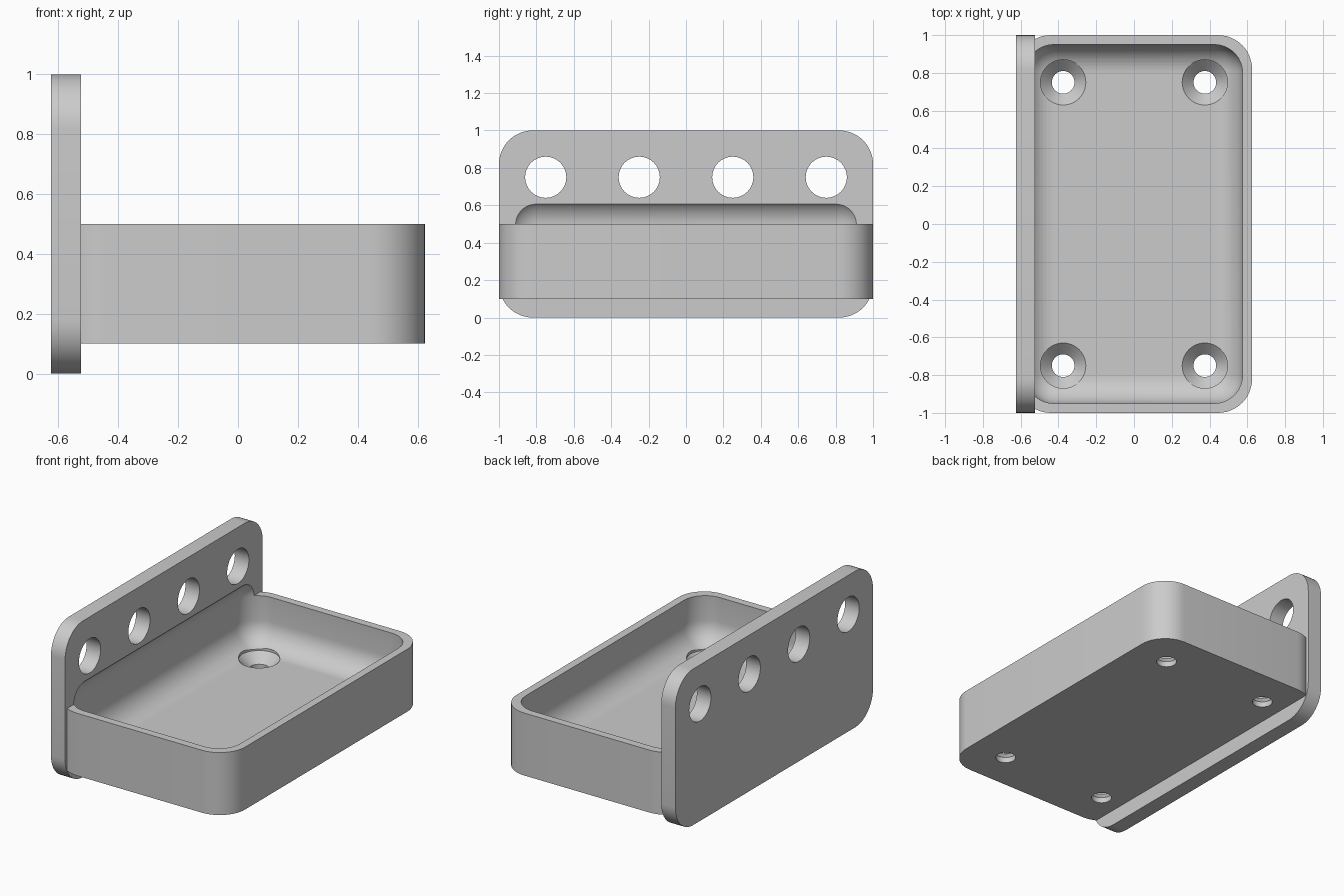
import bpy, bmesh, math
from mathutils import Matrix, Vector

if "Cube" in bpy.data.objects:
    bpy.data.objects.remove(bpy.data.objects["Cube"], do_unlink=True)

grey = bpy.data.materials.new("plain grey")
grey.use_nodes = True
colour = (0.6, 0.6, 0.6, 1)
grey.diffuse_color = colour
grey.node_tree.nodes["Principled BSDF"].inputs["Base Color"].default_value = colour


def make_object(name, bm):
    bmesh.ops.recalc_face_normals(bm, faces=bm.faces)
    mesh = bpy.data.meshes.new(name)
    bm.to_mesh(mesh)
    bm.free()
    mesh.materials.append(grey)
    obj = bpy.data.objects.new(name, mesh)
    bpy.context.collection.objects.link(obj)
    return obj


def rounded_box(name, low, high, radius, axis=None):
    """Box with edges along one axis rounded, or every edge if axis is None."""
    low, high = Vector(low), Vector(high)
    bm = bmesh.new()
    bmesh.ops.create_cube(bm, size=1)
    bmesh.ops.scale(bm, vec=high - low, verts=bm.verts)
    bmesh.ops.translate(bm, vec=(low + high) / 2, verts=bm.verts)
    edges = [e for e in bm.edges if axis is None
             or abs((e.verts[0].co - e.verts[1].co).normalized()[axis]) > 0.9]
    bmesh.ops.bevel(bm, geom=edges, offset=radius, segments=12,
                    profile=0.5, affect='EDGES')
    return make_object(name, bm)


def lathe(name, profile, matrix):
    """Solid of revolution from (radius, height) points."""
    bm = bmesh.new()
    verts = [bm.verts.new((r, 0, z)) for r, z in profile]
    edges = [bm.edges.new(pair) for pair in zip(verts, verts[1:])]
    bmesh.ops.spin(bm, geom=verts + edges, cent=(0, 0, 0), axis=(0, 0, 1),
                   angle=math.tau, steps=48)
    bmesh.ops.remove_doubles(bm, verts=bm.verts, dist=1e-5)
    bmesh.ops.transform(bm, matrix=matrix, verts=bm.verts)
    return make_object(name, bm)


def combine(target, tool, operation):
    """Apply a boolean and discard the tool."""
    mod = target.modifiers.new(operation.lower(), 'BOOLEAN')
    mod.object, mod.operation, mod.solver = tool, operation, 'EXACT'
    bpy.context.view_layer.objects.active = target
    bpy.ops.object.modifier_apply(modifier=mod.name)
    bpy.data.objects.remove(tool, do_unlink=True)


# Tray block joined to the upright mounting plate
tray = rounded_box("wall_tray", (-0.62, -1, 0.1), (0.625, 1, 0.5), 0.18, axis=2)
plate = rounded_box("back_plate", (-0.625, -1, 0), (-0.525, 1, 1), 0.18, axis=0)
combine(tray, plate, 'UNION')

# Hollow with soft corners, cutting slightly into the plate
cavity = rounded_box("cavity_cutter", (-0.575, -0.95, 0.195), (0.575, 0.95, 0.645), 0.15)
combine(tray, cavity, 'DIFFERENCE')

# Row of round holes through the plate
hole = [(0, -0.1), (0.11, -0.1), (0.11, 0.1), (0, 0.1)]
for i in range(4):
    place = Matrix.Translation((-0.575, -0.75 + 0.5 * i, 0.75)) @ Matrix.Rotation(math.pi / 2, 4, 'Y')
    combine(tray, lathe("hole_cutter", hole, place), 'DIFFERENCE')

# Countersunk screw holes in the floor
sink = [(0, 0.05), (0.06, 0.05), (0.06, 0.135), (0.12, 0.195), (0.12, 0.3), (0, 0.3)]
for x in (-0.375, 0.375):
    for y in (-0.75, 0.75):
        combine(tray, lathe("screw_cutter", sink, Matrix.Translation((x, y, 0))), 'DIFFERENCE')

# Smooth curves, crisp edges
bpy.ops.object.select_all(action='DESELECT')
tray.select_set(True)
bpy.context.view_layer.objects.active = tray
bpy.ops.object.shade_smooth_by_angle(angle=math.radians(25))
